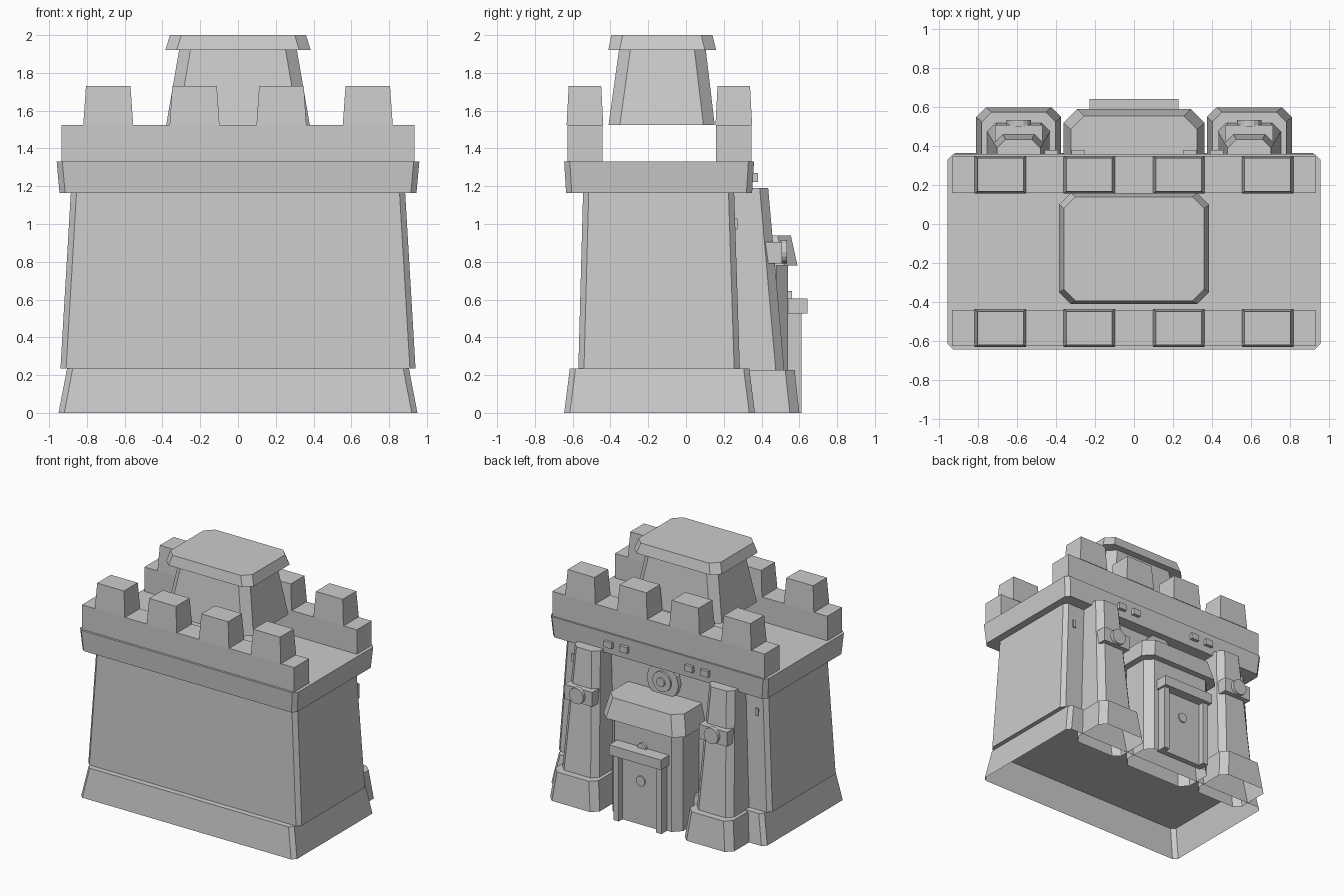
import bpy
import bmesh
import math
from mathutils import Matrix

cube = bpy.data.objects.get("Cube")
if cube:
    bpy.data.objects.remove(cube, do_unlink=True)

stone = bpy.data.materials.new("grey stone")
stone.use_nodes = True
grey = (0.6, 0.6, 0.6, 1)
stone.diffuse_color = grey
stone.node_tree.nodes["Principled BSDF"].inputs["Base Color"].default_value = grey


def finish(name, bm):
    bmesh.ops.recalc_face_normals(bm, faces=bm.faces)
    mesh = bpy.data.meshes.new(name)
    bm.to_mesh(mesh)
    bm.free()
    mesh.materials.append(stone)
    obj = bpy.data.objects.new(name, mesh)
    bpy.context.collection.objects.link(obj)
    return obj


def outline(x, y0, y1, c):
    """Rectangle centred on x = 0 with corners cut by c."""
    if not c:
        return [(-x, y0), (x, y0), (x, y1), (-x, y1)]
    return [(-x + c, y0), (x - c, y0), (x, y0 + c), (x, y1 - c),
            (x - c, y1), (-x + c, y1), (-x, y1 - c), (-x, y0 + c)]


def block(name, z0, z1, bottom, top=None, cut=0, x=0, open_bottom=False):
    """Tapered block; bottom and top are (half width, y min, y max)."""
    bm = bmesh.new()
    rings = []
    for z, size in ((z0, bottom), (z1, top or bottom)):
        rings.append([bm.verts.new((x + px, py, z)) for px, py in outline(*size, cut)])
    low, high = rings
    n = len(low)
    for i in range(n):
        j = (i + 1) % n
        bm.faces.new((low[i], low[j], high[j], high[i]))
    bm.faces.new(high)
    if not open_bottom:
        bm.faces.new(low[::-1])
    return finish(name, bm)


def disc(name, x, z, radius, y0, y1, sides=16):
    """Round plate lying against the back wall."""
    bm = bmesh.new()
    place = Matrix.Translation((x, (y0 + y1) / 2, z)) @ Matrix.Rotation(math.pi / 2, 4, 'X')
    bmesh.ops.create_cone(bm, cap_ends=True, segments=sides, radius1=radius,
                          radius2=radius, depth=y1 - y0, matrix=place)
    return finish(name, bm)


# Main keep
block("keep_base", 0, 0.235, (0.95, -0.645, 0.365), (0.905, -0.615, 0.335), 0.03, open_bottom=True)
block("keep_wall", 0.235, 1.165, (0.94, -0.57, 0.285), (0.885, -0.545, 0.255), 0.03)
block("roof_slab", 1.165, 1.33, (0.945, -0.635, 0.35), (0.96, -0.645, 0.36), 0.03)

# Parapets with tapered merlons along front and back
for side, y in (("front", -0.535), ("back", 0.253)):
    block(side + "_parapet", 1.33, 1.525, (0.935, y - 0.093, y + 0.093))
    for k, x in enumerate((-0.687, -0.23, 0.23, 0.687)):
        block(f"{side}_merlon_{k + 1}", 1.525, 1.73,
              (0.132, y - 0.097, y + 0.097), (0.118, y - 0.086, y + 0.086), x=x)

# Upper tower and its cap
block("tower", 1.525, 1.92, (0.38, -0.41, 0.152), (0.312, -0.355, 0.105), 0.06)
block("tower_cap", 1.92, 2.0, (0.385, -0.412, 0.16), (0.36, -0.395, 0.14), 0.06)

# Gatehouse on the back wall
block("gatehouse", 0, 0.78, (0.31, 0.22, 0.54), cut=0.06, open_bottom=True)
block("gatehouse_roof", 0.78, 0.94, (0.362, 0.2, 0.59), (0.325, 0.2, 0.555), 0.07)
block("door", 0, 0.525, (0.17, 0.52, 0.565))
block("door_lintel", 0.525, 0.605, (0.228, 0.52, 0.642))
disc("door_knob", 0, 0.35, 0.04, 0.56, 0.575, 12)
disc("lintel_boss", 0, 0.605, 0.04, 0.53, 0.56, 12)

# Round ornament above the gate
disc("rosette_plate", 0, 1.04, 0.14, 0.24, 0.295, 12)
disc("rosette_ring", 0, 1.04, 0.08, 0.29, 0.31)
disc("rosette_centre", 0, 1.04, 0.035, 0.3, 0.325, 12)

# Paired parts left and right
for side, s in (("left", 1), ("right", -1)):
    px = s * 0.593
    block(side + "_pier_foot", 0, 0.228, (0.218, 0.25, 0.6), (0.19, 0.25, 0.575), 0.05,
          x=px, open_bottom=True)
    block(side + "_pier", 0.228, 1.19, (0.162, 0.2, 0.52), (0.112, 0.2, 0.435), 0.045, x=px)
    block(side + "_pier_band", 0.79, 0.905, (0.122, 0.4, 0.508), x=px)
    disc(side + "_pier_disc", px, 0.853, 0.063, 0.5, 0.535)
    block(side + "_door_jamb", 0, 0.525, (0.024, 0.52, 0.612), x=s * 0.188)
    block(side + "_wall_slit", 0.97, 1.03, (0.013, 0.25, 0.272), x=s * 0.81)
    for k, x in enumerate((0.287, 0.425)):
        block(f"{side}_slab_stud_{k + 1}", 1.222, 1.27, (0.034, 0.33, 0.38), x=s * x)
